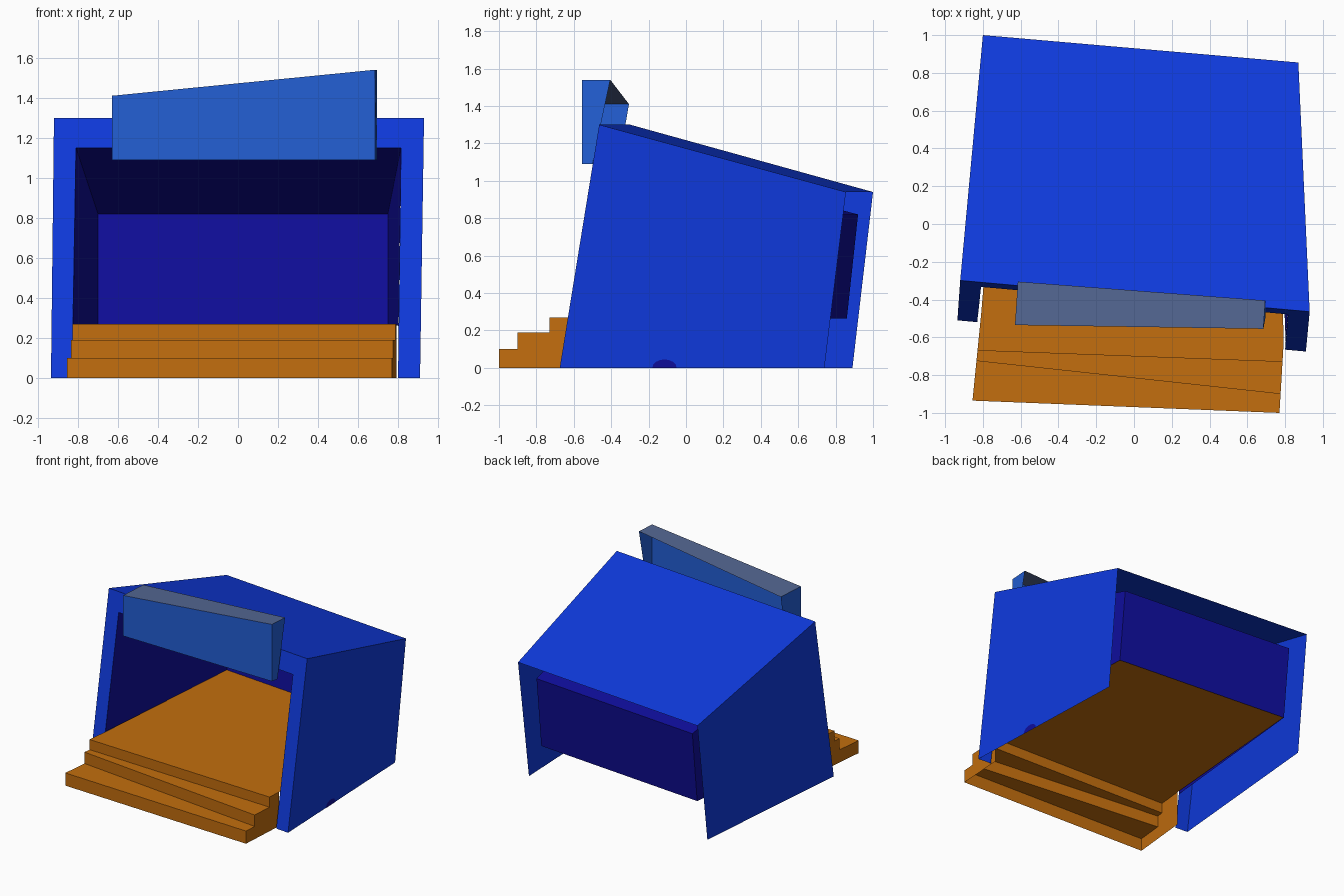
import bpy, bmesh, math

if "Cube" in bpy.data.objects:
    bpy.data.objects.remove(bpy.data.objects["Cube"])


def srgb(c):
    c /= 255
    return c / 12.92 if c <= 0.04045 else ((c + 0.055) / 1.055) ** 2.4


def material(name, r, g, b):
    m = bpy.data.materials.new(name)
    m.diffuse_color = (srgb(r), srgb(g), srgb(b), 1)
    m.use_nodes = True
    m.node_tree.nodes["Principled BSDF"].inputs["Base Color"].default_value = m.diffuse_color
    return m


BLUE = material("bright blue", 15, 58, 222)
INDIGO = material("deep indigo", 15, 13, 155)
SIGN = material("sign blue", 35, 95, 213)
SLATE = material("slate blue", 84, 103, 147)
ORANGE = material("orange brown", 195, 110, 14)


def sheet(name, verts, faces, mats, inward=False):
    """Open shell of flat faces; each face is (indices) or (indices, material slot)."""
    bm = bmesh.new()
    vs = [bm.verts.new(v) for v in verts]
    for f, slot in faces:
        bm.faces.new([vs[i] for i in f]).material_index = slot
    bmesh.ops.recalc_face_normals(bm, faces=bm.faces[:])
    if inward:
        bmesh.ops.reverse_faces(bm, faces=bm.faces[:])
    me = bpy.data.meshes.new(name)
    bm.to_mesh(me)
    bm.free()
    for m in mats:
        me.materials.append(m)
    ob = bpy.data.objects.new(name, me)
    bpy.context.collection.objects.link(ob)
    return ob


def front(x, z):
    """Point on the leaning front plane."""
    return (x, -0.5936 - 0.0894 * x + 0.1635 * z, z)


# Outer walls, roof and the front frame around the opening (back and base open)
shell = [front(-0.935, 0), front(-0.92, 1.3), front(0.93, 1.3), front(0.91, 0),
         (-0.81, 0.89, 0), (-0.80, 1.0, 0.94), (0.87, 0.855, 0.94), (0.855, 0.74, 0),
         front(-0.83, 0), front(-0.81, 1.15), front(0.815, 1.15), front(0.80, 0)]
sheet("outer_shell", shell,
      [((0, 1, 5, 4), 0), ((1, 2, 6, 5), 0), ((2, 3, 7, 6), 0),
       ((0, 1, 9, 8), 0), ((1, 2, 10, 9), 0), ((2, 3, 11, 10), 0)], [BLUE])

# Tapered inner room: side walls, ceiling and back panel
room = [front(-0.825, 0.26), front(-0.81, 1.15), front(0.815, 1.15), front(0.803, 0.26),
        (-0.70, 0.86, 0.265), (-0.70, 0.92, 0.82), (0.75, 0.795, 0.82), (0.75, 0.735, 0.265)]
sheet("inner_room", room,
      [((0, 1, 5, 4), 0), ((1, 2, 6, 5), 0), ((2, 3, 7, 6), 0), ((4, 5, 6, 7), 0)],
      [INDIGO], inward=True)

# Floor and front steps: one stair profile at each end, joined by strips
LEFT_Y, RIGHT_Y = (-0.935, -0.725, -0.67), (-1.0, -0.90, -0.73)
HEIGHTS = (0.10, 0.19, 0.27)


def profile(ys, x_of, y_end):
    pts, z = [], 0
    for y, h in zip(ys, HEIGHTS):
        pts += [(x_of(y), y, z), (x_of(y), y, h)]
        z = h
    return pts + [(x_of(y_end), y_end, z), (x_of(y_end), y_end, 0)]


left = profile(LEFT_Y, lambda y: -0.855 + 0.10 * (y + 0.935), -0.47)
right = profile(RIGHT_Y, lambda y: 0.77 + 0.06 * (y + 1), -0.62)
n = len(left)
back = [(-0.70, 0.86, 0.27), (0.75, 0.735, 0.27)]
strips = [((i, i + 1, n + i + 1, n + i), 0) for i in range(n - 2)]
strips += [(tuple(range(n)), 0), (tuple(range(n, 2 * n)), 0),
           ((n - 2, 2 * n, 2 * n + 1, 2 * n - 2), 0)]
sheet("floor_and_steps", left + right + back, strips, [ORANGE])

# Sign box above the opening: slanted top edge, open at the back and below
sign = [(-0.63, -0.535, 1.09), (-0.63, -0.535, 1.41), (0.685, -0.555, 1.54), (0.685, -0.555, 1.09),
        (-0.615, -0.36, 1.09), (-0.615, -0.305, 1.41), (0.695, -0.405, 1.54), (0.695, -0.50, 1.09)]
sheet("sign_box", sign,
      [((0, 1, 2, 3), 0), ((0, 1, 5, 4), 0), ((2, 3, 7, 6), 0), ((1, 2, 6, 5), 1)],
      [SIGN, SLATE])

# Small dark half-round patch at the foot of the right wall
arc = [(-0.115 + 0.065 * math.cos(math.pi * i / 8), 0.045 * math.sin(math.pi * i / 8))
       for i in range(9)]
patch = [(0.91 - 0.0389 * (y + 0.675) + 0.0155 * z + 0.003, y, z) for y, z in arc]
sheet("wall_patch", patch, [(tuple(range(9)), 0)], [INDIGO])
